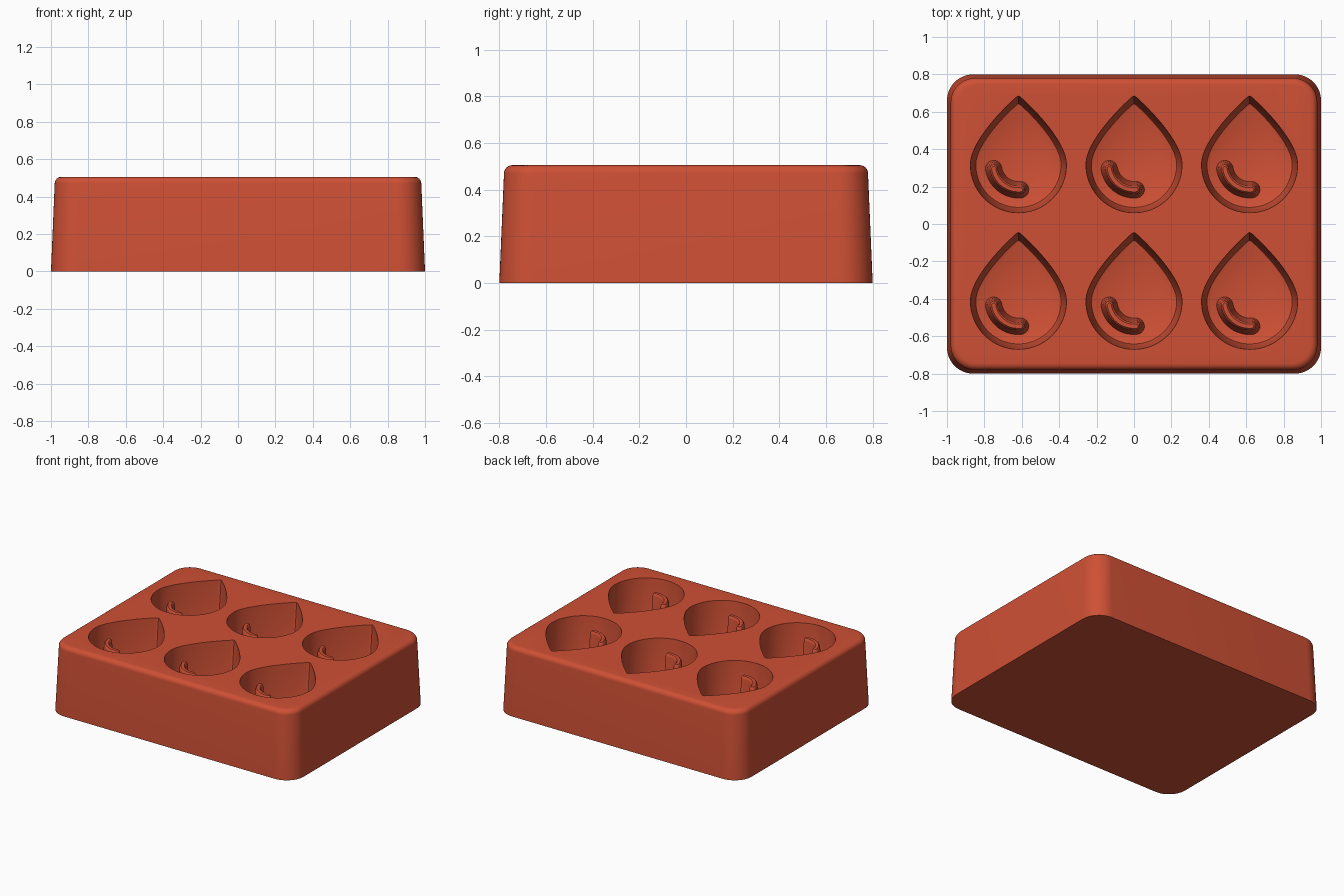
import bpy, bmesh
from math import sin, cos, pi, radians
from mathutils import Vector
from mathutils.geometry import interpolate_bezier

if "Cube" in bpy.data.objects:
    bpy.data.objects.remove(bpy.data.objects["Cube"])

red = bpy.data.materials.new("brick red")
red.use_nodes = True
red.diffuse_color = (0.62, 0.08, 0.035, 1)
red.node_tree.nodes["Principled BSDF"].inputs["Base Color"].default_value = red.diffuse_color

TOP, FLOOR = 0.505, 0.08
CENTRES = [(x, y) for y in (0.317, -0.413) for x in (-0.618, 0, 0.618)]


def arc(cx, cy, r, start, end, n):
    """Points along an arc, angles in degrees."""
    angles = [radians(start + (end - start) * i / n) for i in range(n + 1)]
    return [(cx + r * cos(a), cy + r * sin(a)) for a in angles]


def rounded_box(hx, hy, r):
    pts = []
    for k, (sx, sy) in enumerate([(1, 1), (-1, 1), (-1, -1), (1, -1)]):
        pts += arc(sx * (hx - r), sy * (hy - r), r, 90 * k, 90 * k + 90, 12)
    return pts


def teardrop(inset):
    """Round at the bottom, drawn to a point at +y."""
    r = 0.257
    side = interpolate_bezier(Vector((r, 0)), Vector((r, 0.13)),
                              Vector((0.06, 0.32)), Vector((0.008, 0.364)), 24)
    right = [(p.x, p.y) for p in side]
    left = [(-x, y) for x, y in reversed(right)]
    s = (r - inset) / r
    pts = right + [(0, 0.367)] + left + arc(0, 0, r, 180, 360, 40)[1:-1]
    return [(x * s, y * s) for x, y in pts]


def curved_slot(w):
    """Arc-shaped band with round ends and half width w."""
    r, a, b = 0.134, 189, 275
    ends = [(r * cos(radians(t)), r * sin(radians(t))) for t in (a, b)]
    return (arc(0, 0, r + w, a, b, 20) + arc(*ends[1], w, b, b + 180, 10)[1:-1]
            + arc(0, 0, r - w, b, a, 20) + arc(*ends[0], w, a + 180, a + 360, 10)[1:-1])


def loft(bm, loops, centre=(0, 0)):
    """Skin a stack of (outline, height) loops and cap both ends."""
    rings = [[bm.verts.new((x + centre[0], y + centre[1], z)) for x, y in pts]
             for pts, z in loops]
    for low, high in zip(rings, rings[1:]):
        for i in range(len(low)):
            bm.faces.new((low[i - 1], low[i], high[i], high[i - 1]))
    bm.faces.new(rings[0][::-1])
    bm.faces.new(rings[-1])


def finish(bm, name):
    bmesh.ops.recalc_face_normals(bm, faces=bm.faces)
    mesh = bpy.data.meshes.new(name)
    bm.to_mesh(mesh)
    bm.free()
    mesh.materials.append(red)
    ob = bpy.data.objects.new(name, mesh)
    bpy.context.collection.objects.link(ob)
    return ob


def smooth(ob):
    bpy.ops.object.select_all(action="DESELECT")
    ob.select_set(True)
    bpy.context.view_layer.objects.active = ob
    bpy.ops.object.shade_smooth_by_angle(angle=radians(35))


# Tapered block with a rounded top edge
f = 0.035
block_loops = [(rounded_box(1, 0.8, 0.14), 0)]
for i in range(7):
    a = i * pi / 12
    d = 0.02 + f * (1 - cos(a))
    block_loops.append((rounded_box(1 - d, 0.8 - d, 0.14 - d / 2), TOP - f + f * sin(a)))
bm = bmesh.new()
loft(bm, block_loops)
block = finish(bm, "mould_block")

# Tapered cavities, with a small fillet at the floor
bm = bmesh.new()
for c in CENTRES:
    loft(bm, [(teardrop(0.036), FLOOR), (teardrop(0.029), FLOOR + 0.004),
              (teardrop(0.025), FLOOR + 0.015), (teardrop(0), TOP),
              (teardrop(0), TOP + 0.1)], c)
cutter = finish(bm, "cavity_cutter")
cutter.hide_render = True

mod = block.modifiers.new("cavities", "BOOLEAN")
mod.operation = "DIFFERENCE"
mod.solver = "EXACT"
mod.object = cutter
bpy.context.view_layer.objects.active = block
bpy.ops.object.modifier_apply(modifier=mod.name)
bpy.data.objects.remove(cutter)
smooth(block)

# Curved highlight ridge standing in each cavity
for n, c in enumerate(CENTRES, 1):
    bm = bmesh.new()
    loft(bm, [(curved_slot(0.046), FLOOR - 0.01), (curved_slot(0.042), FLOOR + 0.012),
              (curved_slot(0.021), 0.44), (curved_slot(0.018), 0.452),
              (curved_slot(0.011), 0.46)], c)
    smooth(finish(bm, f"cavity_ridge_{n}"))
